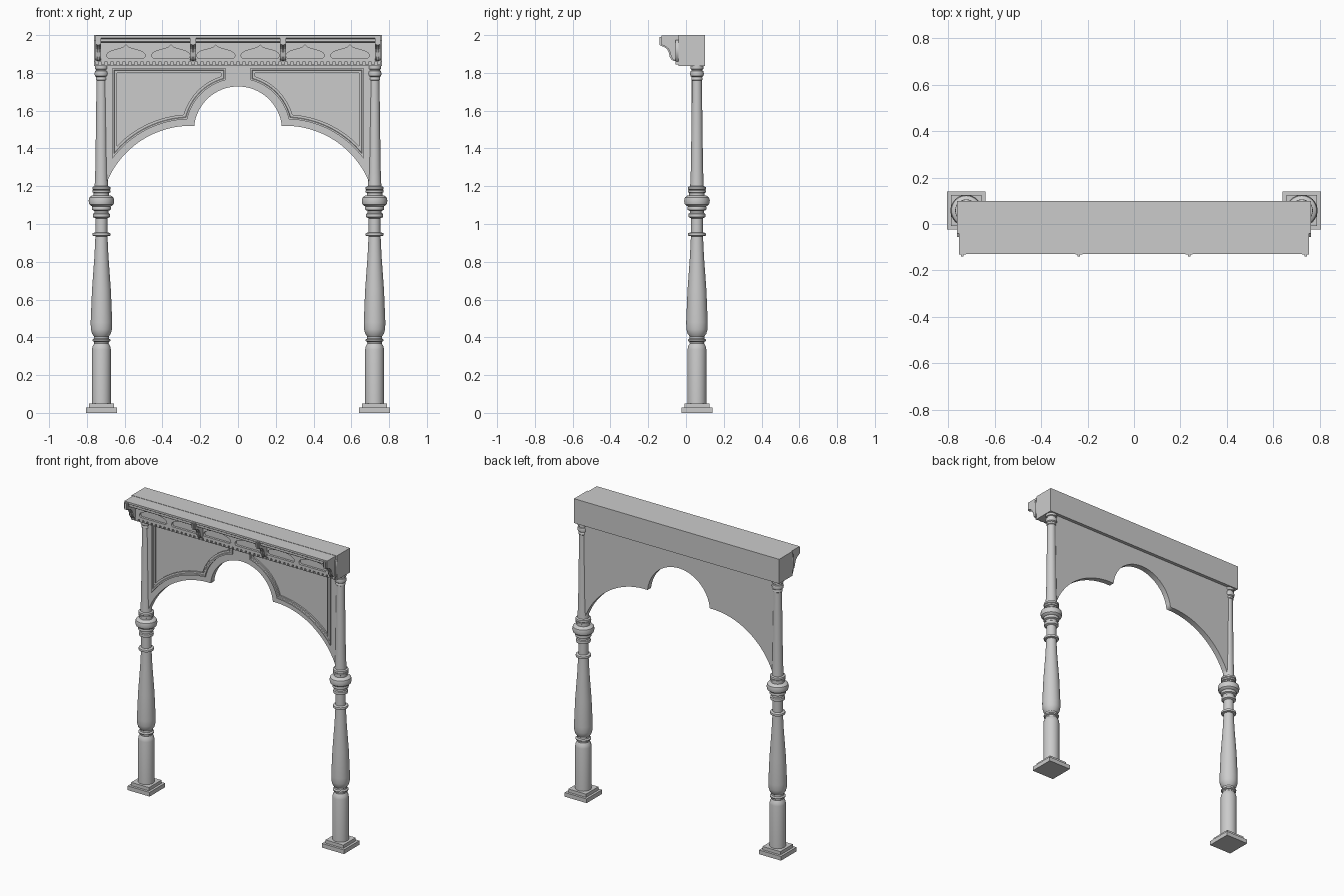
import bpy, bmesh
from math import sin, cos, pi, sqrt, atan2

if "Cube" in bpy.data.objects:
    bpy.data.objects.remove(bpy.data.objects["Cube"])

COL_X, COL_Y = 0.723, 0.058


def finish(name, bm, smooth=None):
    bmesh.ops.recalc_face_normals(bm, faces=bm.faces)
    me = bpy.data.meshes.new(name)
    bm.to_mesh(me)
    bm.free()
    ob = bpy.data.objects.new(name, me)
    bpy.context.collection.objects.link(ob)
    if smooth:
        bpy.ops.object.select_all(action='DESELECT')
        ob.select_set(True)
        bpy.context.view_layer.objects.active = ob
        bpy.ops.object.shade_smooth_by_angle(angle=smooth)
    return ob


def add_box(bm, x0, x1, y0, y1, z0, z1):
    vs = bmesh.ops.create_cube(bm, size=1)['verts']
    for v in vs:
        v.co = ((x0 + x1) / 2 + v.co.x * (x1 - x0),
                (y0 + y1) / 2 + v.co.y * (y1 - y0),
                (z0 + z1) / 2 + v.co.z * (z1 - z0))


def add_loft(bm, loops, closed_u=True, caps=False):
    """Bridge equally long closed loops of points."""
    rows = [[bm.verts.new(p) for p in loop] for loop in loops]
    n = len(rows[0])
    for a, b in zip(rows, rows[1:]):
        for i in range(n):
            j = (i + 1) % n
            bm.faces.new((a[i], a[j], b[j], b[i]))
    if caps:
        bm.faces.new(rows[0])
        bm.faces.new(rows[-1])


def add_prism(bm, yz, x0, x1):
    """Extrude a y-z profile along x."""
    add_loft(bm, [[(x, y, z) for y, z in yz] for x in (x0, x1)], caps=True)


def plate(name, outlines, y0, y1):
    """Flat x-z plate with holes, made from a filled curve."""
    cu = bpy.data.curves.new(name, 'CURVE')
    cu.dimensions, cu.fill_mode = '2D', 'BOTH'
    cu.extrude = (y1 - y0) / 2
    for pts in outlines:
        sp = cu.splines.new('POLY')
        sp.points.add(len(pts) - 1)
        for p, (x, z) in zip(sp.points, pts):
            p.co = (x, z, 0, 1)
        sp.use_cyclic_u = True
    ob = bpy.data.objects.new(name, cu)
    bpy.context.collection.objects.link(ob)
    ob.location.y = (y0 + y1) / 2
    ob.rotation_euler.x = pi / 2
    bpy.ops.object.select_all(action='DESELECT')
    ob.select_set(True)
    bpy.context.view_layer.objects.active = ob
    bpy.ops.object.convert(target='MESH')


def arc(c, r, p, q, n):
    """Clockwise arc points round c from p to q, both on the circle."""
    a, b = atan2(p[1] - c[1], p[0] - c[0]), atan2(q[1] - c[1], q[0] - c[0])
    return [(c[0] + r * cos(a + (b - a) * i / n), c[1] + r * sin(a + (b - a) * i / n))
            for i in range(n + 1)]


# Turned columns on stepped square bases
PROFILE = [(.05, .05), (.05, .335), (.047, .352), (.038, .368), (.039, .376), (.047, .38),
           (.048, .388), (.039, .394), (.039, .405), (.05, .42), (.056, .443), (.057, .48),
           (.05, .65), (.037, .83), (.032, .935), (.046, .938), (.048, .945), (.046, .952),
           (.031, .956), (.031, 1.03), (.044, 1.036), (.046, 1.045), (.044, 1.054),
           (.038, 1.058), (.038, 1.07), (.049, 1.075), (.051, 1.085), (.048, 1.093),
           (.054, 1.095), (.064, 1.104), (.068, 1.122), (.064, 1.14), (.054, 1.149),
           (.041, 1.152), (.041, 1.165), (.047, 1.168), (.047, 1.178), (.044, 1.18),
           (.048, 1.184), (.047, 1.196), (.036, 1.20), (.032, 1.30), (.026, 1.76),
           (.03, 1.763), (.03, 1.773), (.027, 1.778), (.034, 1.783), (.037, 1.796),
           (.034, 1.809), (.029, 1.812), (.029, 1.818), (.035, 1.821), (.035, 1.837)]
SEG = 32
for side, s in (("left", -1), ("right", 1)):
    cx = s * COL_X
    bm = bmesh.new()
    add_loft(bm, [[(cx + r * cos(2 * pi * i / SEG), COL_Y + r * sin(2 * pi * i / SEG), z)
                   for i in range(SEG)] for r, z in PROFILE], caps=True)
    finish(side + "_column", bm, 0.6)
    bm = bmesh.new()
    for h, z0, z1 in ((.082, 0, .028), (.066, .028, .05)):
        add_box(bm, cx - h, cx + h, COL_Y - h, COL_Y + h, z0, z1)
    finish(side + "_column_base", bm)

# Beam
bm = bmesh.new()
add_box(bm, -.763, .763, -.04, .1, 1.836, 2)
finish("beam", bm)

# Frieze plate with ogee-dome openings
half = [(.095, 1.878), (.102, 1.89), (.098, 1.903), (.082, 1.914), (.058, 1.922),
        (.032, 1.928), (.012, 1.936)]
dome = half + [(0, 1.948)] + [(-x, z) for x, z in reversed(half)]
rect = [(-.763, 1.86), (.763, 1.86), (.763, 1.975), (-.763, 1.975)]
plate("frieze", [rect] + [[(c + x, z) for x, z in dome]
      for c in (-.593, -.355, -.117, .117, .355, .593)], -.055, -.04)

# Dentil row
bm = bmesh.new()
N = 48
for i in range(N):
    x = -.763 + 1.526 * (i + .5) / N
    add_box(bm, x - .01, x + .01, -.055, -.04, 1.845, 1.86)
finish("dentils", bm)

# Crown moulding
bm = bmesh.new()
add_prism(bm, [(-.04, 1.998), (-.13, 1.998), (-.13, 1.985), (-.122, 1.98), (-.122, 1.966),
               (-.11, 1.958), (-.04, 1.958)], -.755, .755)
finish("crown", bm)

# Scroll brackets with a raised centre rib
BR = [(-.04, 1.992), (-.132, 1.992), (-.132, 1.95), (-.122, 1.945), (-.105, 1.938),
      (-.092, 1.926), (-.084, 1.91), (-.079, 1.888), (-.072, 1.875), (-.06, 1.866), (-.04, 1.864)]
bm = bmesh.new()
for x in (-.74, -.238, .238, .74):
    add_prism(bm, BR, x - .015, x + .015)
    rib = [(y if y > -.05 else y - .007, z - .003) for y, z in BR]
    add_prism(bm, rib, x - .006, x + .006)
finish("brackets", bm)

# Trefoil arch panel
BIG, RB = (-.25, 1.04), .48
TOP, RT = (0, 1.495), .233


def z_on(c, r, x):
    return c[1] + sqrt(r * r - (x - c[0]) ** 2)


def cusp(rb, rt):
    """Upper-left meeting point of the two arch circles."""
    dx, dz = TOP[0] - BIG[0], TOP[1] - BIG[1]
    d = sqrt(dx * dx + dz * dz)
    a = (rb * rb - rt * rt + d * d) / (2 * d)
    h = sqrt(rb * rb - a * a)
    return BIG[0] + a * dx / d - h * dz / d, BIG[1] + a * dz / d + h * dx / d


k = cusp(RB, RT)
left = [(-.705, 1.84)] + arc(BIG, RB, (-.705, z_on(BIG, RB, -.705)), k, 20)
left += arc(TOP, RT, k, (0, TOP[1] + RT), 16)[1:]
plate("arch_panel", [left + [(-x, z) for x, z in reversed(left[:-1])]], .04, .078)


# Raised moulded frames on each half of the panel
def outline(d):
    rb, rt = RB + .035 + d, RT + .042 + d
    xl, xr, zt = -.665 + d, -.065 - d, 1.825 - d
    k = cusp(rb, rt)
    pts = [(xr, zt), (xl, zt)] + arc(BIG, rb, (xl, z_on(BIG, rb, xl)), k, 18)
    return pts + arc(TOP, rt, k, (xr, z_on(TOP, rt, xr)), 12)[1:]


STEPS = [(0, .042), (0, .028), (.009, .028), (.012, .034), (.019, .034), (.019, .03),
         (.025, .03), (.025, .042)]
for side, s in (("left", 1), ("right", -1)):
    bm = bmesh.new()
    add_loft(bm, [[(s * x, y, z) for x, z in outline(d)] for d, y in STEPS])
    finish(side + "_panel_frame", bm)
